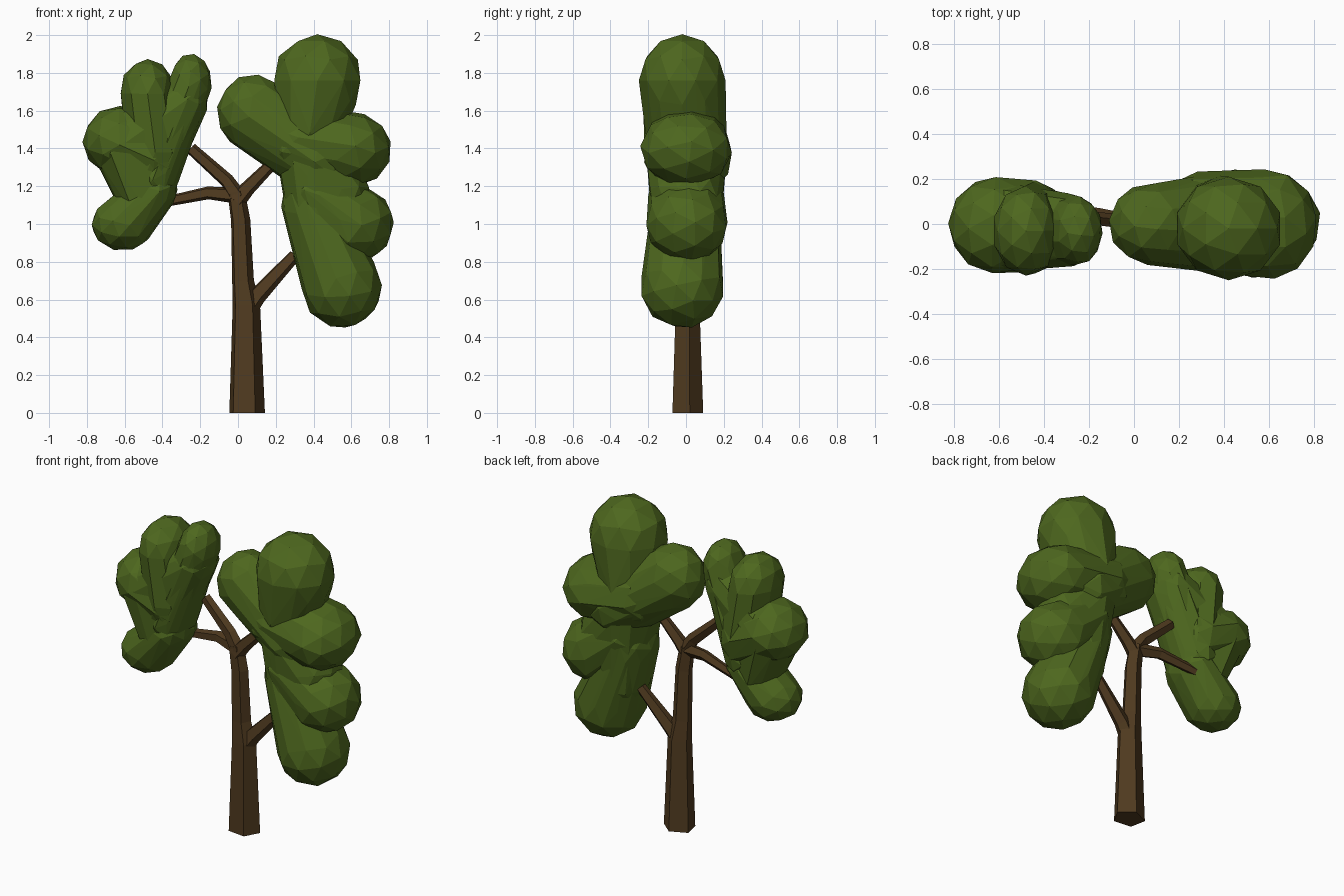
import bpy, bmesh, math
from mathutils import Vector, Matrix

if "Cube" in bpy.data.objects:
    bpy.data.objects.remove(bpy.data.objects["Cube"])


def material(name, rgb):
    m = bpy.data.materials.new(name)
    m.diffuse_color = (*rgb, 1)
    m.use_nodes = True
    m.node_tree.nodes["Principled BSDF"].inputs["Base Color"].default_value = m.diffuse_color
    return m


GREEN = material("leaf green", (0.075, 0.136, 0.013))
BROWN = material("bark brown", (0.080, 0.043, 0.014))


def finish(bm, name, mat):
    bmesh.ops.recalc_face_normals(bm, faces=bm.faces)
    me = bpy.data.meshes.new(name)
    bm.to_mesh(me)
    bm.free()
    me.materials.append(mat)
    ob = bpy.data.objects.new(name, me)
    bpy.context.collection.objects.link(ob)
    return ob


def limb(name, path, radii, sides=5, turn=10, squash=0.87):
    """Tapered faceted tube along a path."""
    bm = bmesh.new()
    pts = [Vector(p) for p in path]
    rings = []
    for i, (p, r) in enumerate(zip(pts, radii)):
        d = pts[min(i + 1, len(pts) - 1)] - pts[max(i - 1, 0)]
        q = Vector((0, 0, 1)).rotation_difference(d)
        ring = []
        for k in range(sides):
            a = math.radians(turn) + math.tau * k / sides
            ring.append(bm.verts.new(p + q @ Vector((r * math.cos(a), r * squash * math.sin(a), 0))))
        rings.append(ring)
    for a, b in zip(rings, rings[1:]):
        for k in range(sides):
            n = (k + 1) % sides
            bm.faces.new((a[k], a[n], b[n], b[k]))
    bm.faces.new(rings[0][::-1])
    bm.faces.new(rings[-1])
    return finish(bm, name, BROWN)


def lobe(name, balls, spin):
    """Leaf lobe: hull around faceted balls given as (centre, radii)."""
    bm = bmesh.new()
    for c, s in balls:
        mat = (Matrix.Translation(c) @ Matrix.Diagonal((*[v * 1.02 for v in s], 1))
               @ Matrix.Rotation(spin, 4, (0.4, 0.7, 0.6)))
        bmesh.ops.create_icosphere(bm, subdivisions=2, radius=1, matrix=mat)
    pts = [v.co.copy() for v in bm.verts]
    bm.clear()
    for p in pts:
        bm.verts.new(p)
    bmesh.ops.convex_hull(bm, input=bm.verts[:])
    bmesh.ops.delete(bm, geom=[v for v in bm.verts if not v.link_faces], context='VERTS')
    return finish(bm, name, GREEN)


# Trunk and branches
limb("trunk", [(0.044, 0.005, 0), (0.041, 0.005, 0.57), (0.024, 0.003, 0.70), (0.012, 0.003, 1.02), (-0.012, 0.003, 1.17)],
     [0.1, 0.077, 0.061, 0.054, 0.048])
limb("low_right_branch", [(0.05, 0, 0.55), (0.10, 0.01, 0.62), (0.30, 0.03, 0.835)], [0.055, 0.05, 0.034])
limb("upper_right_branch", [(-0.01, 0, 1.12), (0.05, 0, 1.19), (0.22, 0, 1.36)], [0.05, 0.042, 0.03])
limb("upper_left_branch", [(0.0, 0, 1.14), (-0.06, 0.01, 1.23), (-0.25, 0.03, 1.40)], [0.048, 0.04, 0.033])
limb("low_left_branch", [(0.0, 0, 1.15), (-0.16, 0.04, 1.165), (-0.40, 0.08, 1.115)], [0.045, 0.036, 0.028])

# Right crown, then left crown: (centre, radii) of the balls in each lobe
LOBES = {
    "right_crown_top": [((0.42, -0.02, 1.76), (0.235, 0.225, 0.24)), ((0.38, 0, 1.48), (0.17, 0.21, 0.14))],
    "right_crown_inner": [((0.08, 0, 1.59), (0.19, 0.18, 0.20)), ((0.43, 0.01, 1.35), (0.20, 0.23, 0.20))],
    "right_crown_upper": [((0.60, 0, 1.395), (0.21, 0.24, 0.195)), ((0.30, 0.01, 1.44), (0.18, 0.22, 0.20))],
    "right_crown_lower": [((0.61, 0.005, 1.00), (0.215, 0.215, 0.205)), ((0.40, 0, 1.16), (0.15, 0.20, 0.18))],
    "right_crown_bottom": [((0.55, -0.02, 0.665), (0.21, 0.22, 0.215)), ((0.375, 0, 1.10), (0.145, 0.18, 0.18))],
    "right_crown_body": [((0.39, 0, 1.33), (0.18, 0.21, 0.18)), ((0.42, 0, 0.85), (0.13, 0.17, 0.15)),
                         ((0.54, 0, 1.15), (0.16, 0.19, 0.18))],
    "left_crown_side": [((-0.62, -0.005, 1.44), (0.20, 0.21, 0.185)), ((-0.44, -0.01, 1.36), (0.145, 0.20, 0.20))],
    "left_crown_top": [((-0.48, -0.03, 1.69), (0.145, 0.195, 0.18)), ((-0.44, -0.015, 1.38), (0.15, 0.20, 0.22))],
    "left_crown_inner": [((-0.25, -0.03, 1.745), (0.11, 0.15, 0.155)), ((-0.44, -0.015, 1.25), (0.125, 0.18, 0.16))],
    "left_crown_body": [((-0.61, -0.01, 1.42), (0.17, 0.20, 0.17)), ((-0.28, -0.025, 1.65), (0.12, 0.16, 0.14)),
                        ((-0.51, -0.02, 1.08), (0.10, 0.16, 0.12))],
    "left_crown_bottom": [((-0.61, -0.02, 1.00), (0.165, 0.17, 0.14)), ((-0.44, -0.02, 1.18), (0.12, 0.17, 0.12))],
}
for i, (name, balls) in enumerate(LOBES.items()):
    lobe(name, balls, spin=0.9 * i)
